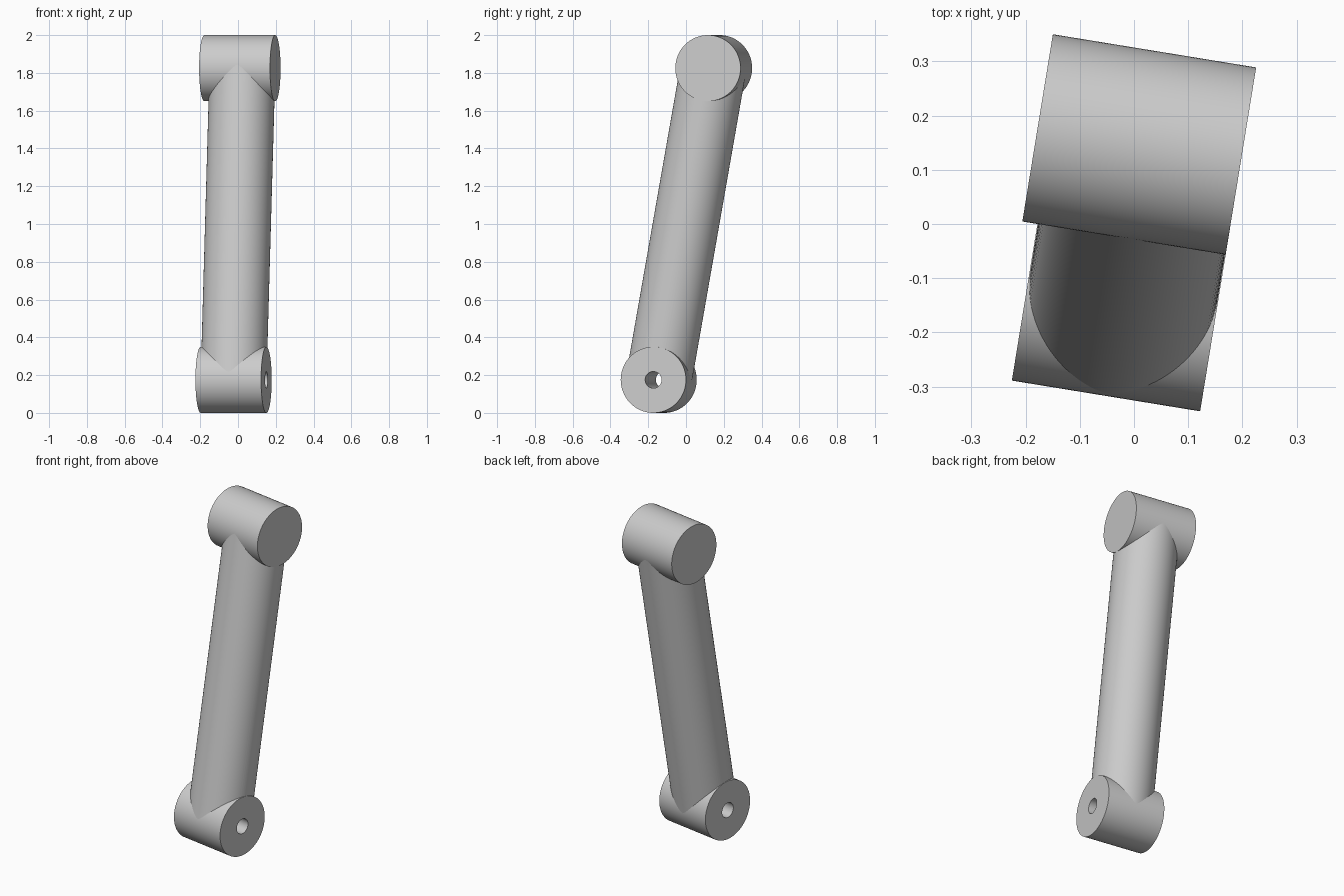
import bpy
from mathutils import Vector

if "Cube" in bpy.data.objects:
    bpy.data.objects.remove(bpy.data.objects["Cube"], do_unlink=True)

RADIUS = 0.175
HALF = 0.176        # half length of a barrel
CAP = 0.028         # extra length on one end of the upper barrel
BORE = 0.044
LOW = Vector((-0.0235, -0.1445, RADIUS))
HIGH = Vector((0.0235, 0.1445, 2 - RADIUS))
AXIS = Vector((0.987, -0.161, 0)).normalized()

grey = bpy.data.materials.new("plain grey")
grey.use_nodes = True
grey.diffuse_color = (0.6, 0.6, 0.6, 1)
grey.node_tree.nodes["Principled BSDF"].inputs["Base Color"].default_value = (0.6, 0.6, 0.6, 1)


def rod(name, start, end, radius, sides=96):
    """Solid cylinder between two points."""
    span = end - start
    bpy.ops.mesh.primitive_cylinder_add(
        vertices=sides, radius=radius, depth=span.length,
        location=(start + end) / 2,
        rotation=span.to_track_quat("Z", "Y").to_euler())
    obj = bpy.context.object
    obj.name = name
    obj.data.materials.append(grey)
    return obj


# Cross barrels at both ends, joined by a slanted shaft
upper_barrel = rod("upper_barrel", HIGH - AXIS * (HALF + CAP), HIGH + AXIS * HALF, RADIUS)
lower_barrel = rod("lower_barrel", LOW - AXIS * HALF, LOW + AXIS * HALF, RADIUS)
shaft = rod("shaft", LOW, HIGH, RADIUS - 0.0005)

# Pin hole running through the lower barrel and the shaft root
cutter = rod("pin_hole_cutter", LOW - AXIS * 0.3, LOW + AXIS * 0.3, BORE, 48)
cutter.hide_render = True
for part in (lower_barrel, shaft):
    cut = part.modifiers.new("pin_hole", "BOOLEAN")
    cut.operation = "DIFFERENCE"
    cut.solver = "EXACT"
    cut.object = cutter
    bpy.context.view_layer.objects.active = part
    bpy.ops.object.modifier_apply(modifier=cut.name)
bpy.data.objects.remove(cutter, do_unlink=True)

# Smooth round walls, crisp rims
bpy.ops.object.select_all(action="DESELECT")
for part in (upper_barrel, lower_barrel, shaft):
    part.select_set(True)
bpy.context.view_layer.objects.active = shaft
bpy.ops.object.shade_smooth_by_angle(angle=0.6)
